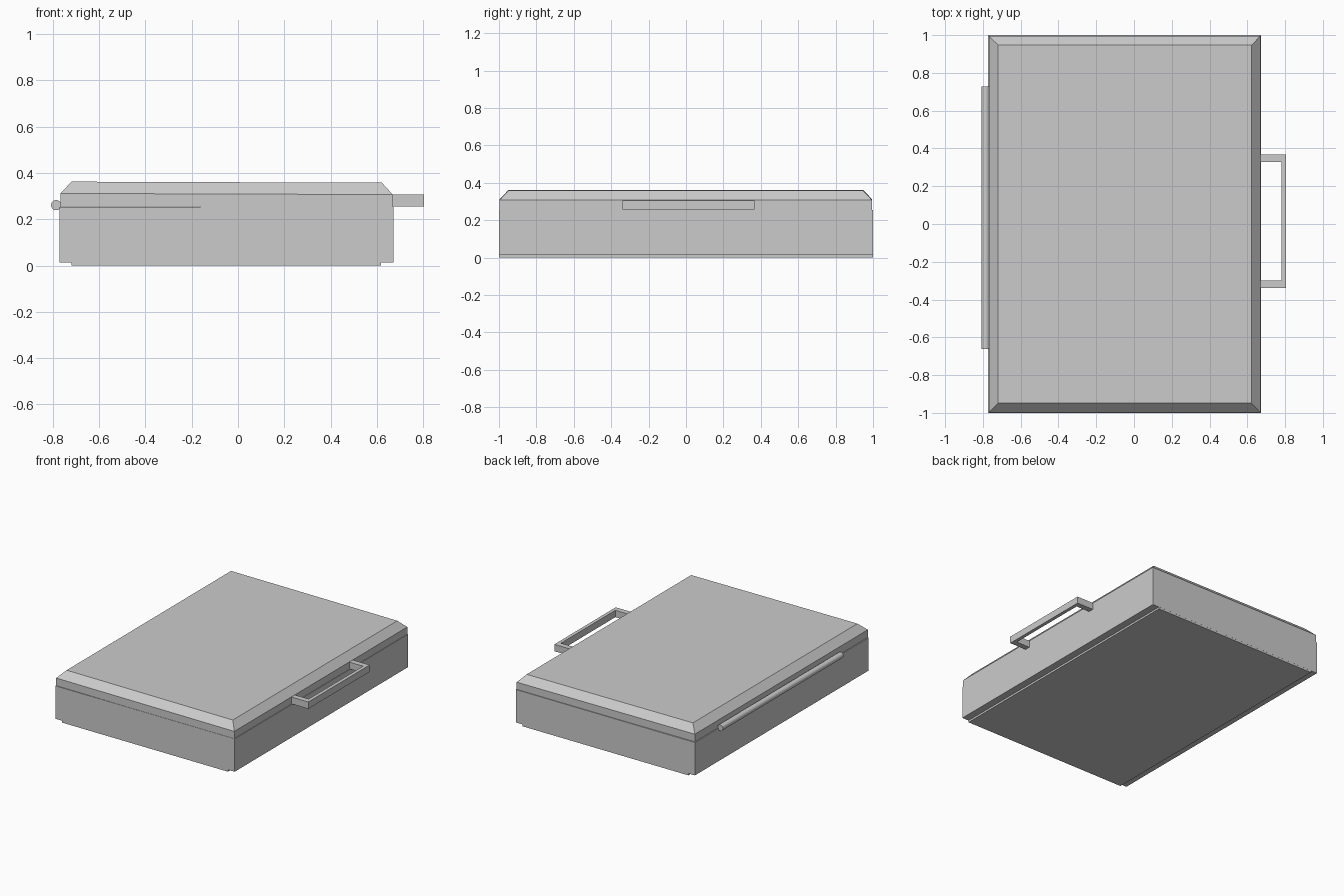
import bpy, bmesh, math

if "Cube" in bpy.data.objects:
    bpy.data.objects.remove(bpy.data.objects["Cube"])


def make_object(name, bm):
    bmesh.ops.recalc_face_normals(bm, faces=bm.faces)
    mesh = bpy.data.meshes.new(name)
    bm.to_mesh(mesh)
    bm.free()
    obj = bpy.data.objects.new(name, mesh)
    bpy.context.collection.objects.link(obj)
    return obj


def stack(name, layers, slope=0.0):
    """Solid from rectangular layers (x0, x1, y0, y1, z), tilted along x by slope."""
    bm = bmesh.new()
    rings = []
    for x0, x1, y0, y1, z in layers:
        corners = [(x0, y0), (x1, y0), (x1, y1), (x0, y1)]
        rings.append([bm.verts.new((x, y, z + slope * x)) for x, y in corners])
    bm.faces.new(rings[0])
    bm.faces.new(rings[-1])
    for low, high in zip(rings, rings[1:]):
        for i in range(4):
            j = (i + 1) % 4
            bm.faces.new((low[i], low[j], high[j], high[i]))
    return make_object(name, bm)


def extrude_outline(name, points, z0, z1):
    bm = bmesh.new()
    face = bm.faces.new([bm.verts.new((x, y, z0)) for x, y in points])
    new = bmesh.ops.extrude_face_region(bm, geom=[face])["geom"]
    verts = [v for v in new if isinstance(v, bmesh.types.BMVert)]
    bmesh.ops.translate(bm, verts=verts, vec=(0, 0, z1 - z0))
    return make_object(name, bm)


# Case body and the narrower plate under it
stack("case_body", [(-0.772, 0.673, -1, 1, 0.014), (-0.772, 0.673, -1, 1, 0.254)])
stack("base_plate", [(-0.719, 0.619, -0.9995, 0.9995, 0), (-0.719, 0.619, -0.9995, 0.9995, 0.02)])

# Chamfered lid, sloping very slightly down towards the handle
stack("lid", [(-0.768, 0.669, -0.998, 0.995, 0.2535),
              (-0.768, 0.669, -0.998, 0.995, 0.309),
              (-0.719, 0.622, -0.948, 0.947, 0.360)], slope=-0.0035)

# U-shaped carrying handle
extrude_outline("handle", [(0.66, -0.34), (0.805, -0.34), (0.805, 0.367), (0.66, 0.367),
                           (0.66, 0.327), (0.78, 0.327), (0.78, -0.30), (0.66, -0.30)],
                0.256, 0.306)

# Hinge barrel along the back edge
bpy.ops.mesh.primitive_cylinder_add(vertices=32, radius=0.022, depth=1.39,
                                    location=(-0.786, 0.034, 0.261),
                                    rotation=(math.radians(90), 0, 0))
bpy.context.object.name = "hinge_barrel"
bpy.ops.object.shade_smooth_by_angle()
